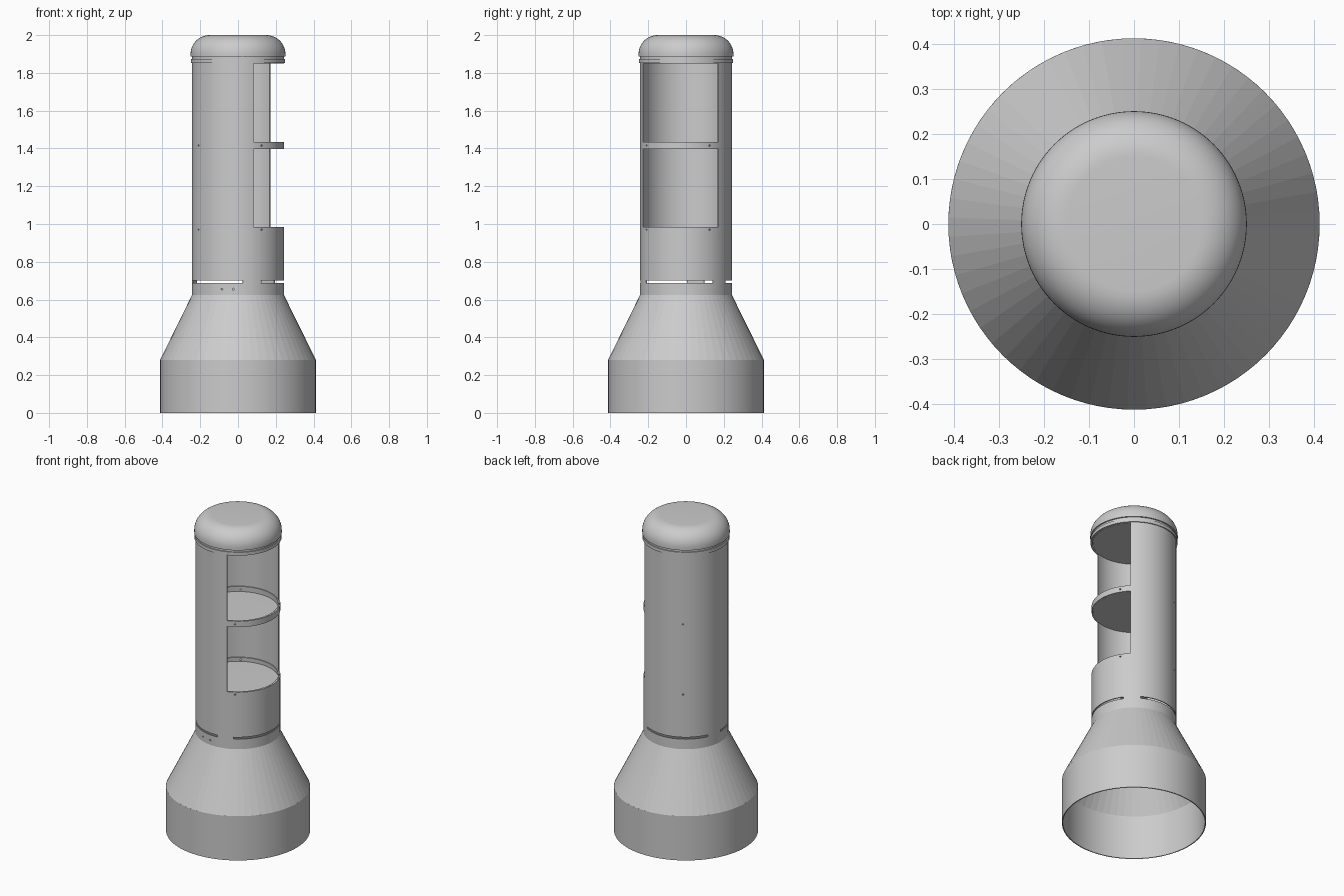
import bpy, bmesh
from math import sin, cos, pi, radians
from mathutils import Matrix, Vector

if "Cube" in bpy.data.objects:
    bpy.data.objects.remove(bpy.data.objects["Cube"])

GREY = (0.6, 0.6, 0.6, 1)
metal = bpy.data.materials.new("grey_metal")
metal.use_nodes = True
metal.diffuse_color = GREY
metal.node_tree.nodes["Principled BSDF"].inputs["Base Color"].default_value = GREY

WALL = 0.006
TUBE_R = 0.243


def activate(ob):
    bpy.ops.object.select_all(action='DESELECT')
    ob.select_set(True)
    bpy.context.view_layer.objects.active = ob


def make_object(name, bm):
    mesh = bpy.data.meshes.new(name)
    bm.to_mesh(mesh)
    bm.free()
    ob = bpy.data.objects.new(name, mesh)
    bpy.context.collection.objects.link(ob)
    mesh.materials.append(metal)
    return ob


def sheet(name, profile, extra_angles=(), skip=None, steps=96, start=0, smooth=True):
    """Turn a (radius, height) profile, leave out skipped panels, give it thickness."""
    angles = sorted(set([(start + i * 360 / steps) % 360 for i in range(steps)]
                        + [a % 360 for a in extra_angles]))
    bm = bmesh.new()
    cols = [[bm.verts.new((r * cos(radians(a)), r * sin(radians(a)), z))
             for r, z in profile] for a in angles]
    for i, a in enumerate(angles):
        j = (i + 1) % len(angles)
        mid_a = (a + ((angles[j] - a) % 360) / 2) % 360
        for k in range(len(profile) - 1):
            mid_z = (profile[k][1] + profile[k + 1][1]) / 2
            if not (skip and skip(mid_a, mid_z)):
                bm.faces.new((cols[i][k], cols[j][k], cols[j][k + 1], cols[i][k + 1]))
    bmesh.ops.delete(bm, geom=[v for v in bm.verts if not v.link_faces], context='VERTS')
    bmesh.ops.remove_doubles(bm, verts=bm.verts, dist=1e-5)
    ob = make_object(name, bm)
    activate(ob)
    mod = ob.modifiers.new("thickness", 'SOLIDIFY')
    mod.thickness = WALL
    mod.offset = -1
    bpy.ops.object.modifier_apply(modifier=mod.name)
    if smooth:
        bpy.ops.object.shade_smooth_by_angle(angle=radians(30))
    return ob


# Flared foot: straight skirt and faceted cone
sheet("base_skirt", [(0.413, 0), (0.413, 0.28)])
sheet("base_cone", [(0.413, 0.28), (TUBE_R, 0.625)], steps=60, start=100, smooth=False)

# Tube with two side openings and a ring of slots held by three bridges
OPEN_FROM, OPEN_TO = -70, 45
SHELVES = (0.955, 1.397)
RIM = 0.037
BRIDGES = [-72.5, 47.5, 167.5]
HALF = 11.5


def tube_gap(a, z):
    if 0.688 < z < 0.70:
        return all(abs((a - b + 180) % 360 - 180) > HALF for b in BRIDGES)
    in_opening = 0.985 < z < 1.397 or 1.434 < z < 1.85
    return in_opening and (a - OPEN_FROM) % 360 < OPEN_TO - OPEN_FROM


levels = [0.625, 0.688, 0.70, 0.985, 1.397, 1.434, 1.85, 1.89]
cuts = [OPEN_FROM, OPEN_TO] + [b + s * HALF for b in BRIDGES for s in (-1, 1)]
tube = sheet("tube", [(TUBE_R, z) for z in levels], cuts, tube_gap)

# Shelf pans with upturned rims
pan_r = TUBE_R - WALL - 0.0005
for name, z, height in (("lower_shelf", SHELVES[0], 0.03),
                        ("upper_shelf", SHELVES[1], RIM),
                        ("top_shelf", 1.85, 0.03)):
    sheet(name, [(0, z), (pan_r, z), (pan_r, z + height)])

# Collar and rounded cap, with a narrow groove between them
sheet("cap_collar", [(0.2495, 1.852), (0.2495, 1.873)])
dome = [(0.15 + 0.101 * cos(t * pi / 24), 1.9 + 0.1 * sin(t * pi / 24)) for t in range(13)]
sheet("cap", [(TUBE_R - 0.003, 1.886), (0.251, 1.886)] + dome + [(0, 2.0)])

# Small fixing holes through the tube and shelf rims
bm = bmesh.new()
holes = [(a, z) for a in (-59, 31, 121, 211) for z in (0.97, 1.415)]
holes += [(-110.5, 0.655), (-96, 0.655)]
for a, z in holes:
    out = Vector((cos(radians(a)), sin(radians(a)), 0))
    place = Matrix.Translation(out * TUBE_R + Vector((0, 0, z)))
    bmesh.ops.create_cone(bm, cap_ends=True, segments=10, radius1=0.005, radius2=0.005,
                          depth=0.05,
                          matrix=place @ out.to_track_quat('Z', 'Y').to_matrix().to_4x4())
cutter = make_object("hole_cutter", bm)
cutter.hide_render = True
for ob in (tube, bpy.data.objects["lower_shelf"], bpy.data.objects["upper_shelf"]):
    activate(ob)
    mod = ob.modifiers.new("holes", 'BOOLEAN')
    mod.operation = 'DIFFERENCE'
    mod.solver = 'EXACT'
    mod.object = cutter
    bpy.ops.object.modifier_apply(modifier=mod.name)
bpy.data.objects.remove(cutter)
